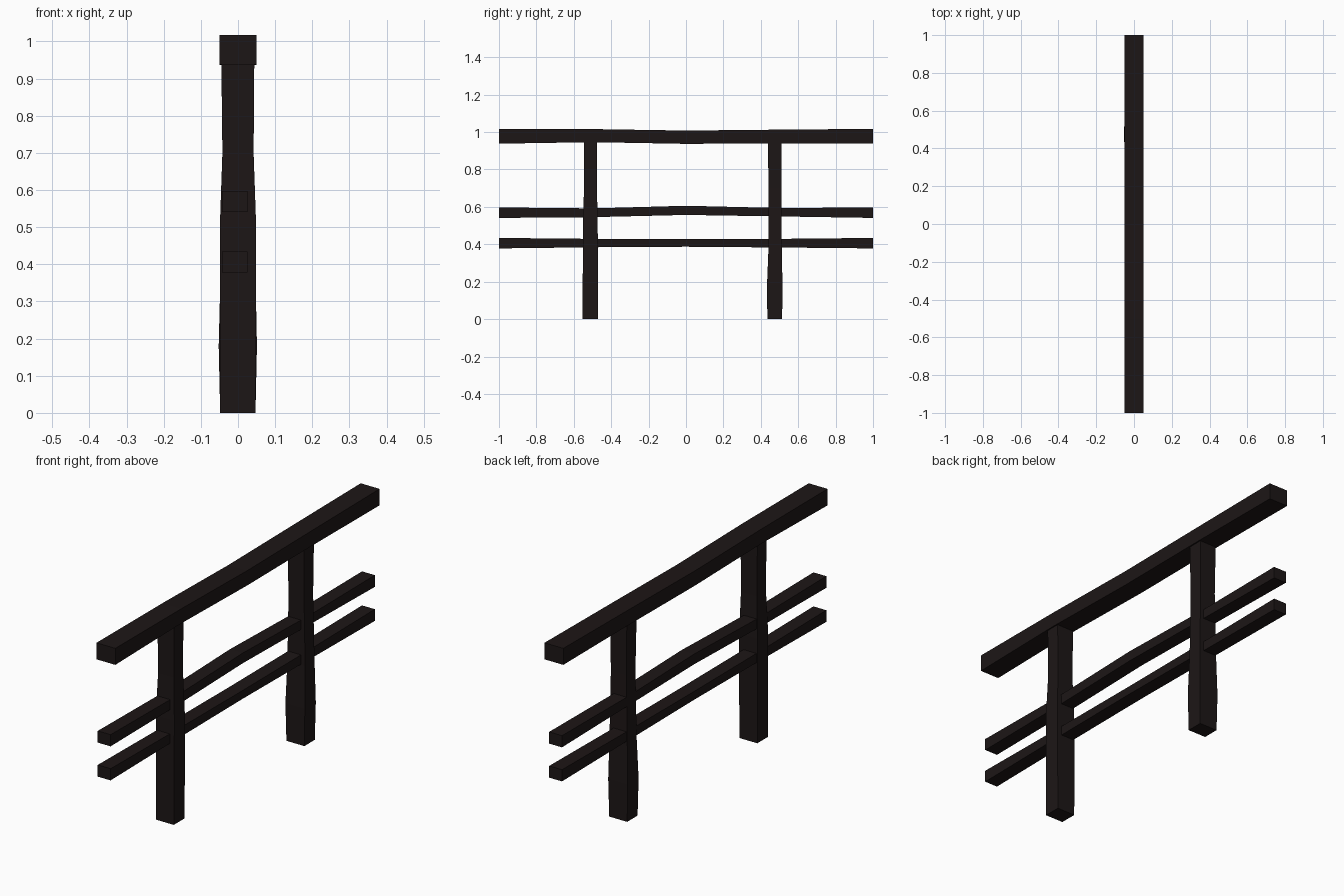
import bpy, bmesh

mat = bpy.data.materials.new("dark_wood")
mat.diffuse_color = (0.012, 0.008, 0.008, 1)


def loft(name, rings):
    """Skin four-cornered rings into a closed, flat-shaded beam."""
    bm = bmesh.new()
    loops = [[bm.verts.new(p) for p in ring] for ring in rings]
    for a, b in zip(loops, loops[1:]):
        for i in range(4):
            j = (i + 1) % 4
            bm.faces.new((a[i], a[j], b[j], b[i]))
    bm.faces.new(loops[0])
    bm.faces.new(loops[-1])
    bmesh.ops.recalc_face_normals(bm, faces=bm.faces)
    me = bpy.data.meshes.new(name)
    bm.to_mesh(me)
    bm.free()
    me.materials.append(mat)
    ob = bpy.data.objects.new(name, me)
    bpy.context.collection.objects.link(ob)


def rail(name, x0, x1, stations):
    # stations: (y, bottom z, top z)
    loft(name, [[(x0, y, b), (x1, y, b), (x1, y, t), (x0, y, t)]
                for y, b, t in stations])


def post(name, stations):
    # stations: (z, x min, x max, y min, y max)
    loft(name, [[(a, c, z), (b, c, z), (b, d, z), (a, d, z)]
                for z, a, b, c, d in stations])


# Handrail, sagging slightly in the middle
rail("top_rail", -0.05, 0.05, [
    (-1, 0.938, 1.017), (-0.5, 0.946, 1.016), (0, 0.937, 1.008),
    (0.5, 0.94, 1.013), (1, 0.938, 1.017)])

# Two thin rails
rail("middle_rail", -0.043, 0.025, [
    (-1, 0.541, 0.597), (-0.5, 0.545, 0.592), (0, 0.557, 0.606),
    (0.5, 0.549, 0.594), (1, 0.541, 0.597)])
rail("lower_rail", -0.043, 0.025, [
    (-1, 0.378, 0.434), (-0.5, 0.384, 0.429), (0, 0.387, 0.427),
    (0.5, 0.383, 0.429), (1, 0.378, 0.434)])

# Rough-hewn posts
post("front_post", [
    (0, -0.048, 0.047, -0.553, -0.471), (0.25, -0.049, 0.048, -0.552, -0.471),
    (0.5, -0.049, 0.049, -0.552, -0.472), (0.7, -0.042, 0.042, -0.545, -0.476),
    (0.96, -0.045, 0.044, -0.545, -0.476)])
post("back_post", [
    (0, -0.048, 0.047, 0.435, 0.514), (0.18, -0.052, 0.051, 0.433, 0.516),
    (0.38, -0.047, 0.047, 0.441, 0.512), (0.7, -0.041, 0.041, 0.441, 0.51),
    (0.96, -0.045, 0.044, 0.438, 0.512)])
